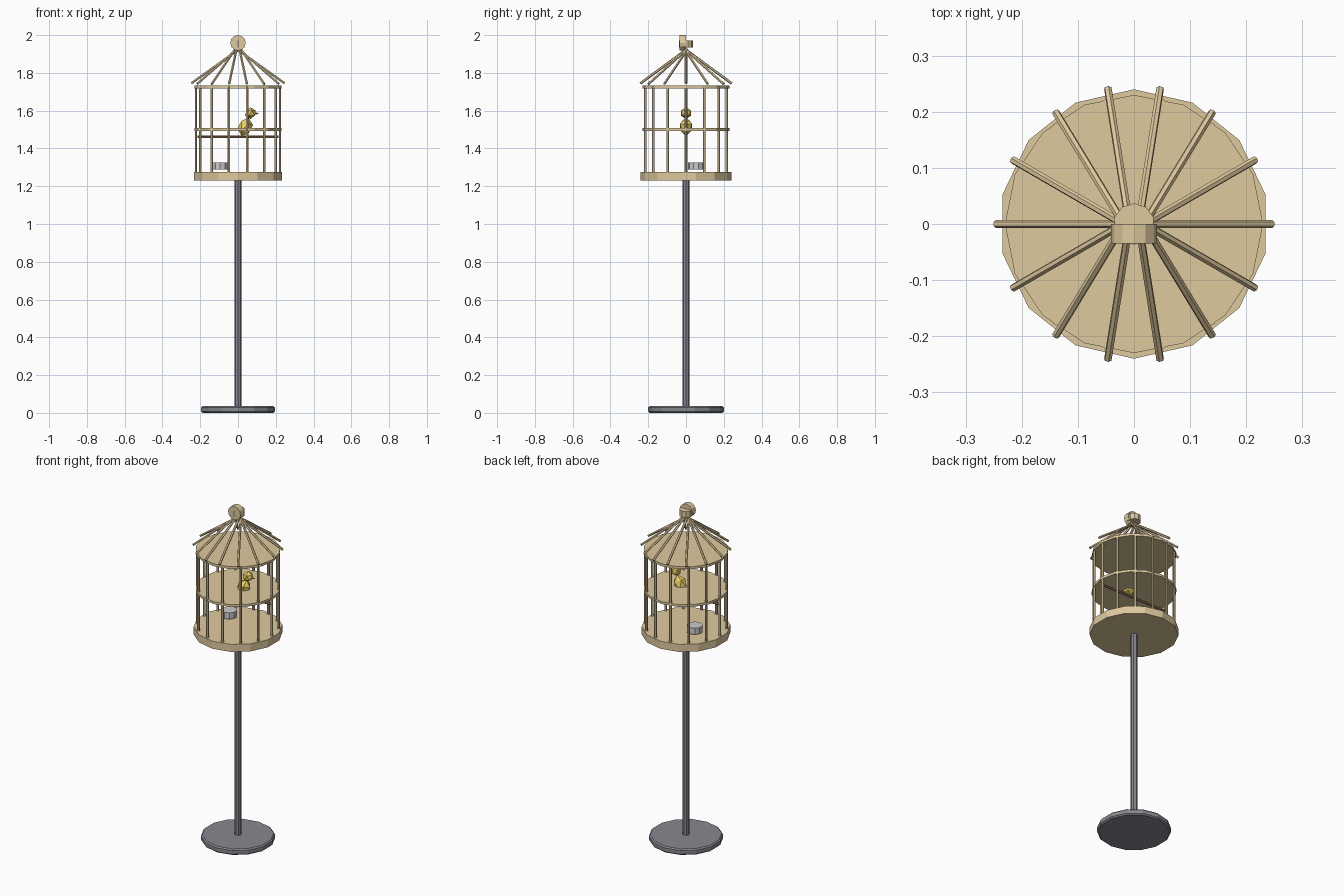
import bpy
from math import pi, sin, cos, tau

if "Cube" in bpy.data.objects:
    bpy.data.objects.remove(bpy.data.objects["Cube"])


def material(name, rgb):
    m = bpy.data.materials.new(name)
    m.diffuse_color = (*rgb, 1)
    m.use_nodes = True
    m.node_tree.nodes["Principled BSDF"].inputs["Base Color"].default_value = m.diffuse_color
    return m


BRASS = material("brass", (0.74, 0.59, 0.34))
IRON = material("dark_iron", (0.24, 0.25, 0.28))
WOOD = material("perch_wood", (0.36, 0.19, 0.10))
STEEL = material("steel", (0.62, 0.62, 0.65))
YELLOW = material("yellow_feathers", (0.83, 0.63, 0.12))
ORANGE = material("beak_orange", (0.85, 0.50, 0.10))


def finish(name, mat):
    ob = bpy.context.object
    ob.name = name
    ob.data.materials.append(mat)
    return ob


def cyl(name, mat, r, h, loc, sides, rot=(0, 0, 0)):
    bpy.ops.mesh.primitive_cylinder_add(vertices=sides, radius=r, depth=h, location=loc, rotation=rot)
    return finish(name, mat)


def ball(name, mat, scale, loc, rot=(0, 0, 0)):
    bpy.ops.mesh.primitive_ico_sphere_add(subdivisions=1, radius=1, location=loc, rotation=rot)
    ob = finish(name, mat)
    ob.scale = scale
    return ob


def cone(name, mat, r, h, loc, sides, rot):
    bpy.ops.mesh.primitive_cone_add(vertices=sides, radius1=r, depth=h, location=loc, rotation=rot)
    return finish(name, mat)


# Stand
base = cyl("stand_base", IRON, 0.2, 0.036, (0, 0, 0.018), 14)
bev = base.modifiers.new("soft_edge", "BEVEL")
bev.width = 0.007
bev.segments = 1
cyl("stand_pole", IRON, 0.019, 1.20, (0, 0, 0.635), 8)

# Cage floor and the two flat hoops
cyl("cage_floor", BRASS, 0.24, 0.045, (0, 0, 1.2525), 14)
cyl("middle_hoop", BRASS, 0.23, 0.014, (0, 0, 1.50), 16)
cyl("top_hoop", BRASS, 0.23, 0.014, (0, 0, 1.725), 16)

# Upright bars and sloping roof bars
N = 14
TILT = 0.95
for i in range(N):
    a = tau * i / N
    c, s = cos(a), sin(a)
    cyl(f"cage_bar_{i}", BRASS, 0.007, 0.46, (0.222 * c, 0.222 * s, 1.50), 6)
    cyl(f"roof_bar_{i}", BRASS, 0.007, 0.302, (0.124 * c, 0.124 * s, 1.833), 6,
        (TILT * s, -TILT * c, 0))

# Hanging knob on top
cyl("top_knob_front", BRASS, 0.041, 0.035, (0, -0.0175, 1.959), 12, (pi / 2, 0, 0))
cyl("top_knob_back", BRASS, 0.037, 0.036, (0, 0, 1.953), 10)

# Perch and food dish
cyl("perch", WOOD, 0.007, 0.43, (0, 0, 1.462), 6, (0, pi / 2, 0))
cyl("food_dish", STEEL, 0.043, 0.038, (-0.095, 0.053, 1.307), 10)

# Bird
ball("bird_body", YELLOW, (0.040, 0.036, 0.052), (0.038, 0, 1.514), (0, 0.35, 0))
ball("bird_head", YELLOW, (0.031, 0.031, 0.031), (0.066, 0, 1.587))
cone("bird_beak", ORANGE, 0.011, 0.03, (0.097, 0, 1.585), 6, (0, pi / 2, 0))
tail = cone("bird_tail", YELLOW, 0.020, 0.06, (-0.005, 0, 1.502), 5, (0, -pi / 2, 0))
tail.scale = (0.6, 1, 1)
